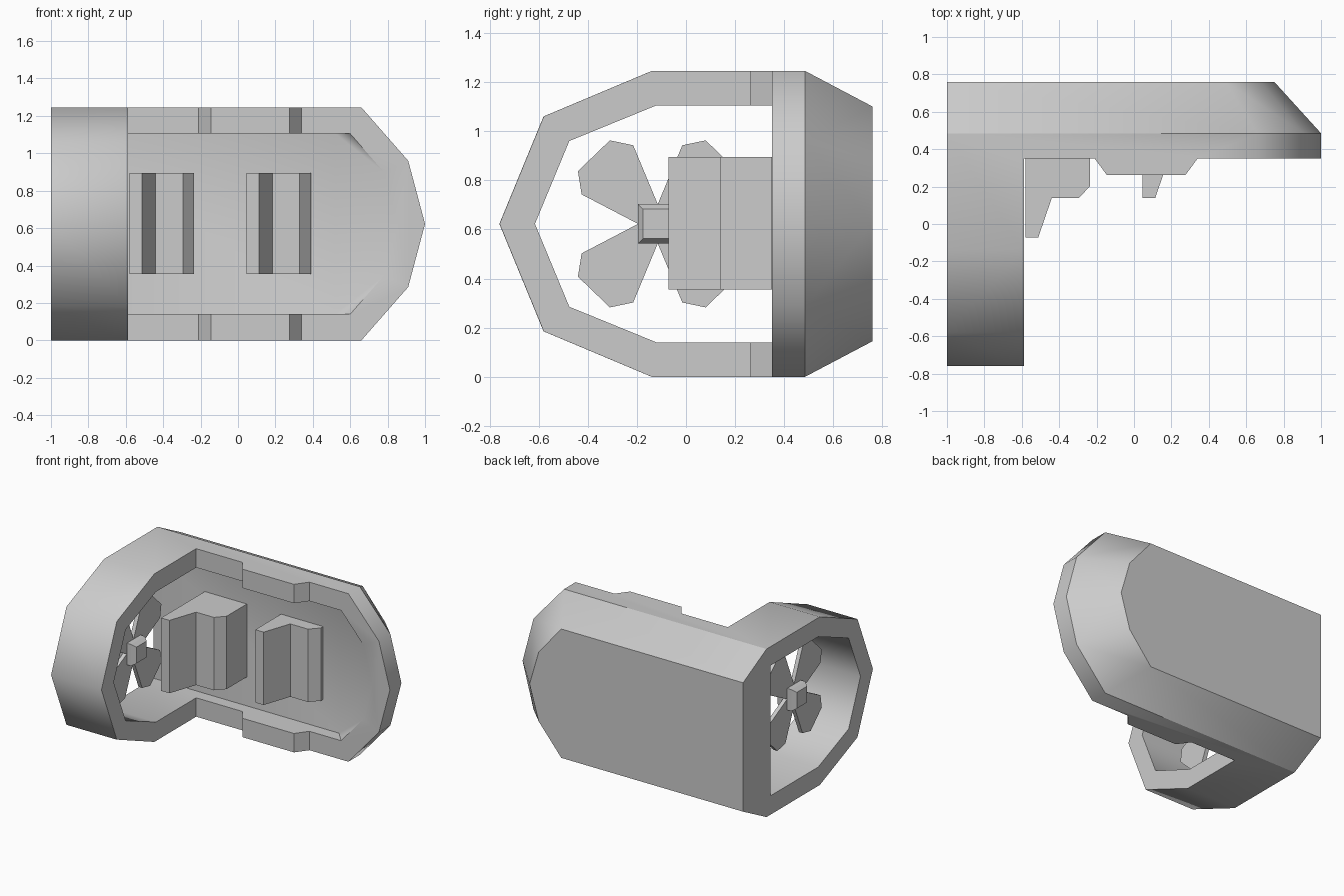
import bpy, bmesh, math

if "Cube" in bpy.data.objects:
    bpy.data.objects.remove(bpy.data.objects["Cube"])

H = 1.245          # overall height
MID = H / 2


def finish(bm, name):
    bmesh.ops.recalc_face_normals(bm, faces=bm.faces)
    me = bpy.data.meshes.new(name)
    bm.to_mesh(me)
    bm.free()
    ob = bpy.data.objects.new(name, me)
    bpy.context.collection.objects.link(ob)
    return ob


def hull(name, points):
    """Convex solid around points, with flat regions merged."""
    bm = bmesh.new()
    for p in points:
        bm.verts.new(p)
    res = bmesh.ops.convex_hull(bm, input=bm.verts)
    loose = [v for v in bm.verts if not v.link_faces]
    bmesh.ops.delete(bm, geom=loose, context='VERTS')
    bmesh.ops.dissolve_limit(bm, angle_limit=0.01, verts=bm.verts, edges=bm.edges)
    return finish(bm, name)


def add_prism(bm, base, offset):
    """Extrude a closed loop of 3D points by an offset."""
    a = [bm.verts.new(p) for p in base]
    b = [bm.verts.new([p[i] + offset[i] for i in range(3)]) for p in base]
    bm.faces.new(a)
    bm.faces.new(b[::-1])
    for i in range(len(a)):
        j = (i + 1) % len(a)
        bm.faces.new((a[i], a[j], b[j], b[i]))


def mirror_z(pairs):
    """Add the lower half of an upper-half outline (u, z)."""
    return pairs + [(u, H - z) for u, z in pairs]


def ring_points(profile, x0, x1):
    return [(x, y, z) for x in (x0, x1) for y, z in mirror_z(profile)]


def nose_points(outline, x0, top, ys):
    return [(x, y, z) for y in ys for x, z in mirror_z([(x0, top)] + outline)]


def select_only(ob):
    bpy.ops.object.select_all(action='DESELECT')
    ob.select_set(True)
    bpy.context.view_layer.objects.active = ob


# Outer hull: octagonal tube at the left, rounded nose at the right, chamfered back
outer_nose = [(0.66, H), (0.91, 0.96), (1.0, MID)]
back_nose = [(0.49, 1.10), (0.675, 0.88), (0.75, MID)]
outer = ring_points([(-0.76, MID), (-0.58, 1.06), (-0.14, H), (0.485, H), (0.76, 1.10)], -1, -0.59)
outer += nose_points(outer_nose, -1, H, (0.2, 0.485))
outer += nose_points(back_nose, -1, 1.10, (0.76,))
shell = hull("shell", outer)

# Cavity cutter: open left end, flat floor, ramp at the nose
inner_nose = [(0.60, 1.105), (0.78, 0.90), (0.855, MID)]
inner = ring_points([(-0.615, MID), (-0.475, 0.96), (-0.12, 1.105), (0.44, 1.105)], -1.1, -0.5)
inner += nose_points(inner_nose, -1.1, 1.105, (0.15, 0.35))
inner += nose_points([(0.52, 1.105)], -1.1, 1.105, (0.44,))
cavity = hull("cavity_cutter", inner)

# Front cutter: removes the front beyond the ring, leaving a raised step in the rim
bm = bmesh.new()
cut = [(-0.588, -1), (-0.588, 0.35), (-0.21, 0.35), (-0.145, 0.262),
       (0.275, 0.262), (0.34, 0.35), (1.2, 0.35), (1.2, -1)]
add_prism(bm, [(x, y, -0.1) for x, y in cut], (0, 0, H + 0.2))
front = finish(bm, "front_cutter")

for cutter in (front, cavity):
    cutter.hide_render = True
    mod = shell.modifiers.new("cut", 'BOOLEAN')
    mod.operation = 'DIFFERENCE'
    mod.solver = 'EXACT'
    mod.object = cutter
    select_only(shell)
    bpy.ops.object.modifier_apply(modifier=mod.name)
    bpy.data.objects.remove(cutter, do_unlink=True)

# Soft shading round the tube, crisp edges on the back panel and chamfer
select_only(shell)
bpy.ops.object.shade_smooth_by_angle(angle=math.radians(50))
for e in shell.data.edges:
    ys = [shell.data.vertices[i].co.y for i in e.vertices]
    if all(abs(y - 0.76) < 0.002 for y in ys) or all(abs(y - 0.485) < 0.002 for y in ys):
        e.use_edge_sharp = True

# Two stepped seats standing on the floor
seat = [(0, 0), (0.068, 0), (0.14, 0.21), (0.285, 0.21), (0.345, 0.275)]
for name, x, y in (("rear_seat", -0.58, -0.072), ("front_seat", 0.045, 0.138)):
    bm = bmesh.new()
    loop = [(x + u, y + v) for u, v in seat] + [(x + 0.345, 0.46), (x, 0.46)]
    add_prism(bm, [(u, v, 0.355) for u, v in loop], (0, 0, 0.54))
    finish(bm, name)

# Propeller: hub with tapered ends and four flat blades
PX, PY, PZ = -0.79, -0.115, MID
hub = []
for dx, r in ((-0.08, 0.06), (-0.05, 0.08), (0.05, 0.08), (0.08, 0.06)):
    hub += [(PX + dx, PY + sy * r, PZ + sz * r) for sy in (-1, 1) for sz in (-1, 1)]
hull("propeller_hub", hub)

blade = [(-0.31, 0.12), (-0.325, 0.215), (-0.195, 0.34), (-0.10, 0.32), (0, 0.08), (-0.08, 0)]
bm = bmesh.new()
for sy in (-1, 1):
    for sz in (-1, 1):
        add_prism(bm, [(PX - 0.015, PY + sy * u, PZ + sz * v) for u, v in blade], (0.03, 0, 0))
finish(bm, "propeller_blades")
